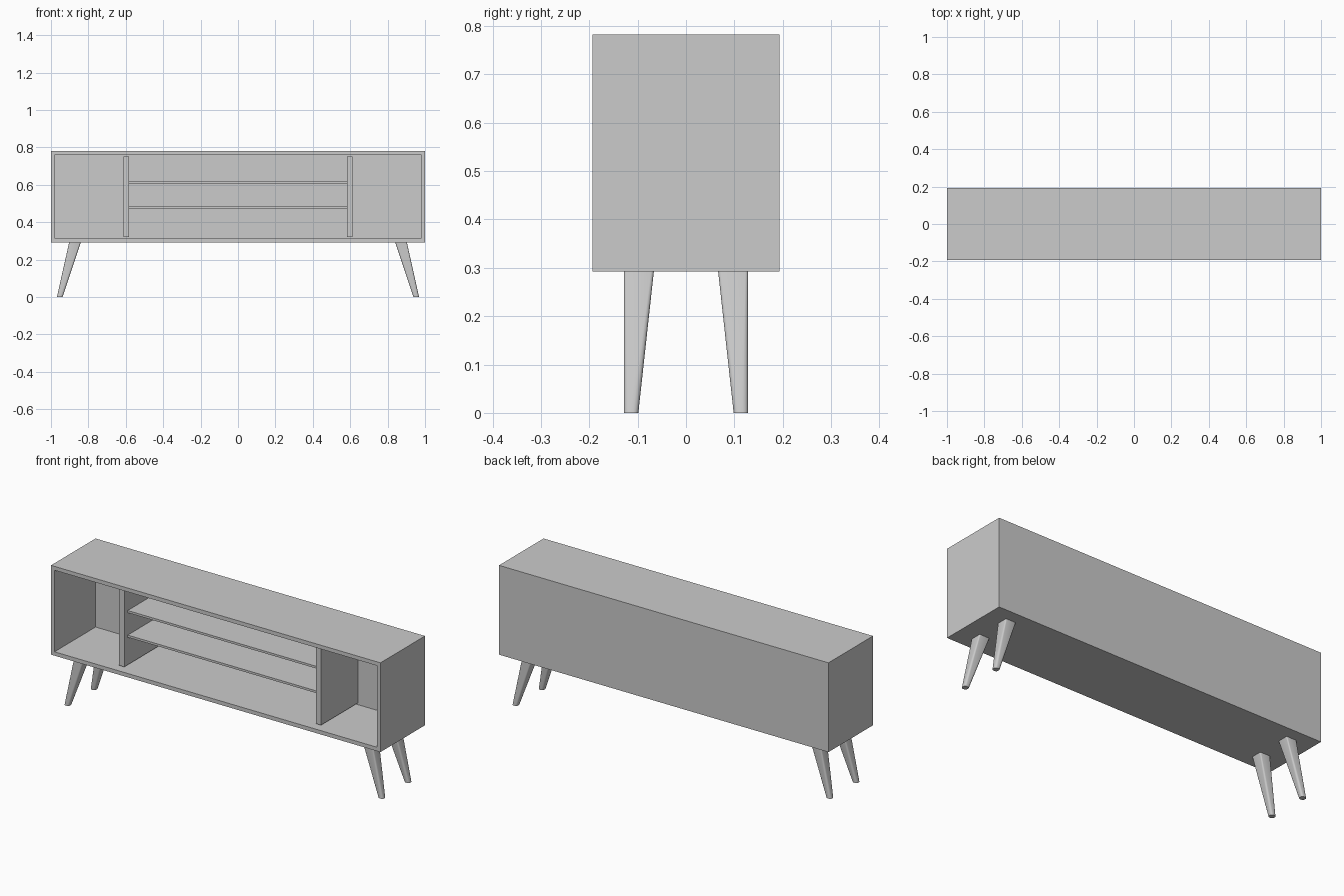
import bpy
import bmesh
import math
from mathutils import Vector

if "Cube" in bpy.data.objects:
    bpy.data.objects.remove(bpy.data.objects["Cube"], do_unlink=True)

GREY = (0.6, 0.6, 0.6, 1.0)
grey = bpy.data.materials.new("plain_grey")
grey.use_nodes = True
grey.diffuse_color = GREY
grey.node_tree.nodes["Principled BSDF"].inputs["Base Color"].default_value = GREY

HALF_DEPTH, BOTTOM, TOP, WALL = 0.193, 0.292, 0.782, 0.03
BACK = HALF_DEPTH - WALL


def finish(name, bm):
    bmesh.ops.recalc_face_normals(bm, faces=bm.faces)
    mesh = bpy.data.meshes.new(name)
    bm.to_mesh(mesh)
    bm.free()
    mesh.materials.append(grey)
    obj = bpy.data.objects.new(name, mesh)
    bpy.context.collection.objects.link(obj)
    return obj


def box_bmesh(low, high):
    bm = bmesh.new()
    bmesh.ops.create_cube(bm, size=1)
    low, high = Vector(low), Vector(high)
    bmesh.ops.scale(bm, vec=high - low, verts=bm.verts)
    bmesh.ops.translate(bm, vec=(low + high) / 2, verts=bm.verts)
    return bm


# Cabinet shell, hollowed from its front face
bm = box_bmesh((-1, -HALF_DEPTH, BOTTOM), (1, HALF_DEPTH, TOP))
front = min(bm.faces, key=lambda f: f.calc_center_median().y)
bmesh.ops.inset_region(bm, faces=[front], thickness=WALL)
hollow = bmesh.ops.extrude_face_region(bm, geom=[front])["geom"]
bmesh.ops.translate(bm, vec=(0, BACK + HALF_DEPTH, 0),
                    verts=[v for v in hollow if isinstance(v, bmesh.types.BMVert)])
if front.is_valid:
    bmesh.ops.delete(bm, geom=[front], context='FACES_ONLY')
finish("cabinet_shell", bm)

# Upright dividers, set back from the front edge
for side, name in ((1, "left"), (-1, "right")):
    edges = sorted((side * 0.582, side * 0.613))
    finish(name + "_divider", box_bmesh((edges[0], -0.155, BOTTOM + WALL),
                                        (edges[1], BACK, TOP - WALL)))

# Thin middle shelves
for name, z in (("lower_shelf", 0.473), ("upper_shelf", 0.608)):
    finish(name, box_bmesh((-0.582, -0.125, z), (0.582, BACK, z + 0.012)))


def rounded_square(bm, centre, half, radius, steps=3):
    ring = []
    for corner in range(4):
        middle = math.pi / 4 + corner * math.pi / 2
        offset = (half - radius) * math.sqrt(2)
        hub = Vector(centre) + Vector((math.cos(middle), math.sin(middle), 0)) * offset
        for i in range(steps + 1):
            a = corner * math.pi / 2 + i / steps * math.pi / 2
            ring.append(bm.verts.new(hub + Vector((math.cos(a), math.sin(a), 0)) * radius))
    return ring


# Splayed legs, tapering from a square top to a nearly round foot
for sx, side in ((1, "left"), (-1, "right")):
    for sy, end in ((-1, "front"), (1, "back")):
        bm = bmesh.new()
        foot = rounded_square(bm, (sx * 0.953, sy * 0.1135, 0), 0.015, 0.011)
        head = rounded_square(bm, (sx * 0.872, sy * 0.0975, BOTTOM), 0.031, 0.006)
        count = len(foot)
        for i in range(count):
            j = (i + 1) % count
            bm.faces.new((foot[i], foot[j], head[j], head[i]))
        bm.faces.new(foot[::-1])
        bm.faces.new(head)
        leg = finish(f"{end}_{side}_leg", bm)
        bpy.ops.object.select_all(action='DESELECT')
        leg.select_set(True)
        bpy.context.view_layer.objects.active = leg
        bpy.ops.object.shade_smooth_by_angle(angle=math.radians(35))
